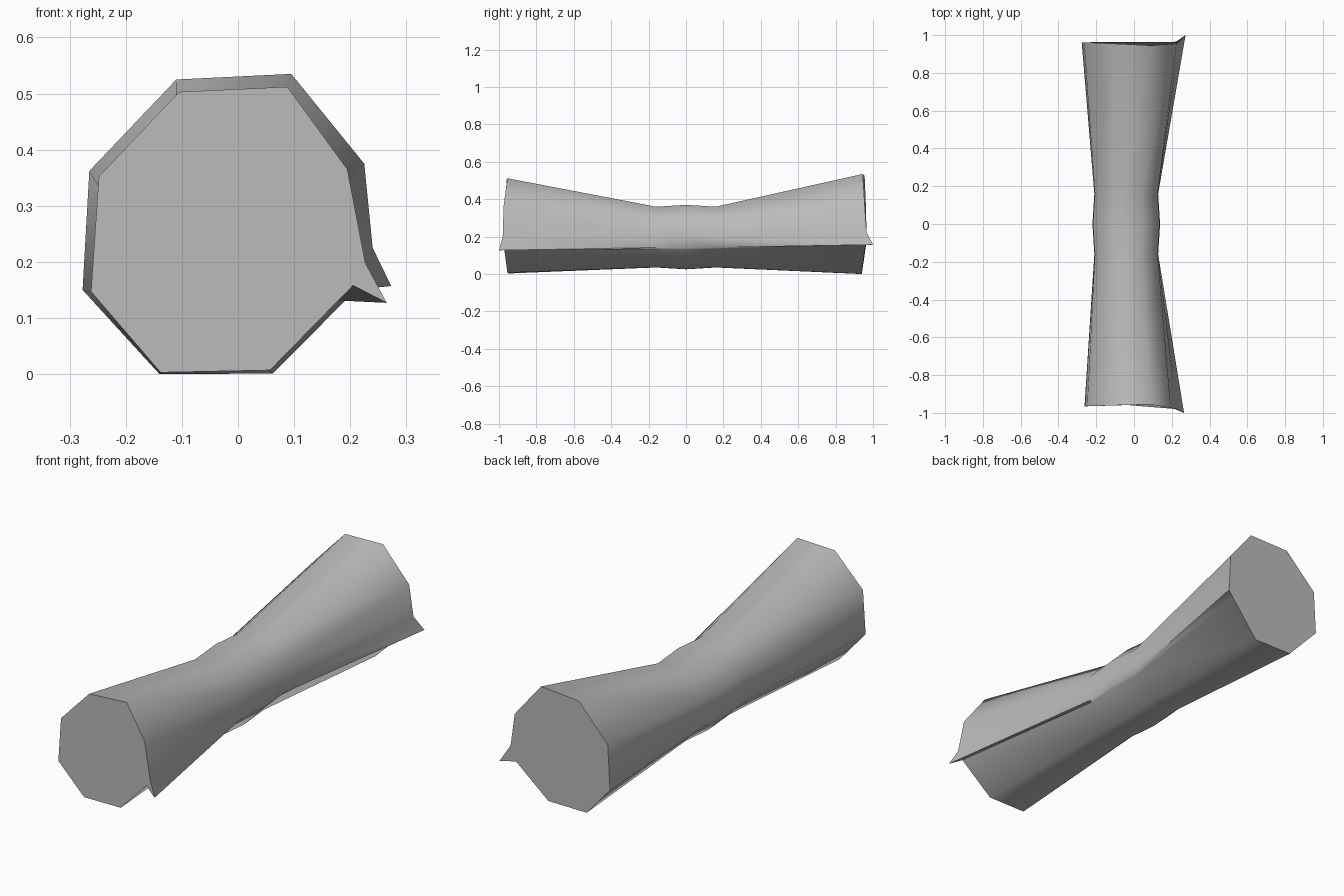
import bpy
import bmesh
from math import radians

cube = bpy.data.objects.get("Cube")
if cube:
    bpy.data.objects.remove(cube, do_unlink=True)

# Single plain grey
grey = bpy.data.materials.new("plain grey")
grey.use_nodes = True
grey.diffuse_color = (0.5, 0.5, 0.5, 1)
grey.node_tree.nodes["Principled BSDF"].inputs["Base Color"].default_value = grey.diffuse_color

# Flared end outlines (x, y, z): octagon with a folded fin on the +x side
front_end = [(-.105, -.96, .503), (.088, -.955, .512), (.195, -.975, .365),
             (.227, -.98, .198), (.265, -1, .127), (.205, -.975, .158),
             (.057, -.955, .007), (-.138, -.95, .003), (-.262, -.965, .147),
             (-.248, -.965, .352)]
back_end = [(-.11, .955, .525), (.095, .945, .535), (.225, .955, .375),
            (.24, .965, .225), (.273, 1, .157), (.215, .96, .155),
            (.062, .938, .001), (-.14, .94, .0), (-.277, .962, .15),
            (-.265, .962, .362)]
# Waist outline (x, z): the fin closes down to one corner
waist = [(-.112, .358), (.035, .36), (.125, .27), (.127, .19), (.128, .142),
         (.12, .134), (.025, .036), (-.112, .035), (-.21, .13), (-.207, .265)]


def waist_ring(y, scale):
    """Waist outline at y, scaled about its own centre."""
    cx, cz = -.041, .197
    return [(cx + (x - cx) * scale, y, cz + (z - cz) * scale) for x, z in waist]


# Loft the body through the rings and close both ends
bm = bmesh.new()
sections = [front_end, waist_ring(-.16, 1), waist_ring(0, 1.06),
            waist_ring(.16, 1), back_end]
rings = [[bm.verts.new(p) for p in section] for section in sections]
for a, b in zip(rings, rings[1:]):
    for i in range(len(a)):
        j = (i + 1) % len(a)
        bm.faces.new((a[i], a[j], b[j], b[i]))
bm.faces.new(rings[0])
bm.faces.new(rings[-1])
bmesh.ops.recalc_face_normals(bm, faces=bm.faces)

mesh = bpy.data.meshes.new("spool_body")
bm.to_mesh(mesh)
bm.free()
mesh.materials.append(grey)
body = bpy.data.objects.new("spool_body", mesh)
bpy.context.collection.objects.link(body)

# Smooth along the body, crisp at the end rims and fin edge
bpy.ops.object.select_all(action='DESELECT')
body.select_set(True)
bpy.context.view_layer.objects.active = body
bpy.ops.object.shade_smooth_by_angle(angle=radians(62))
